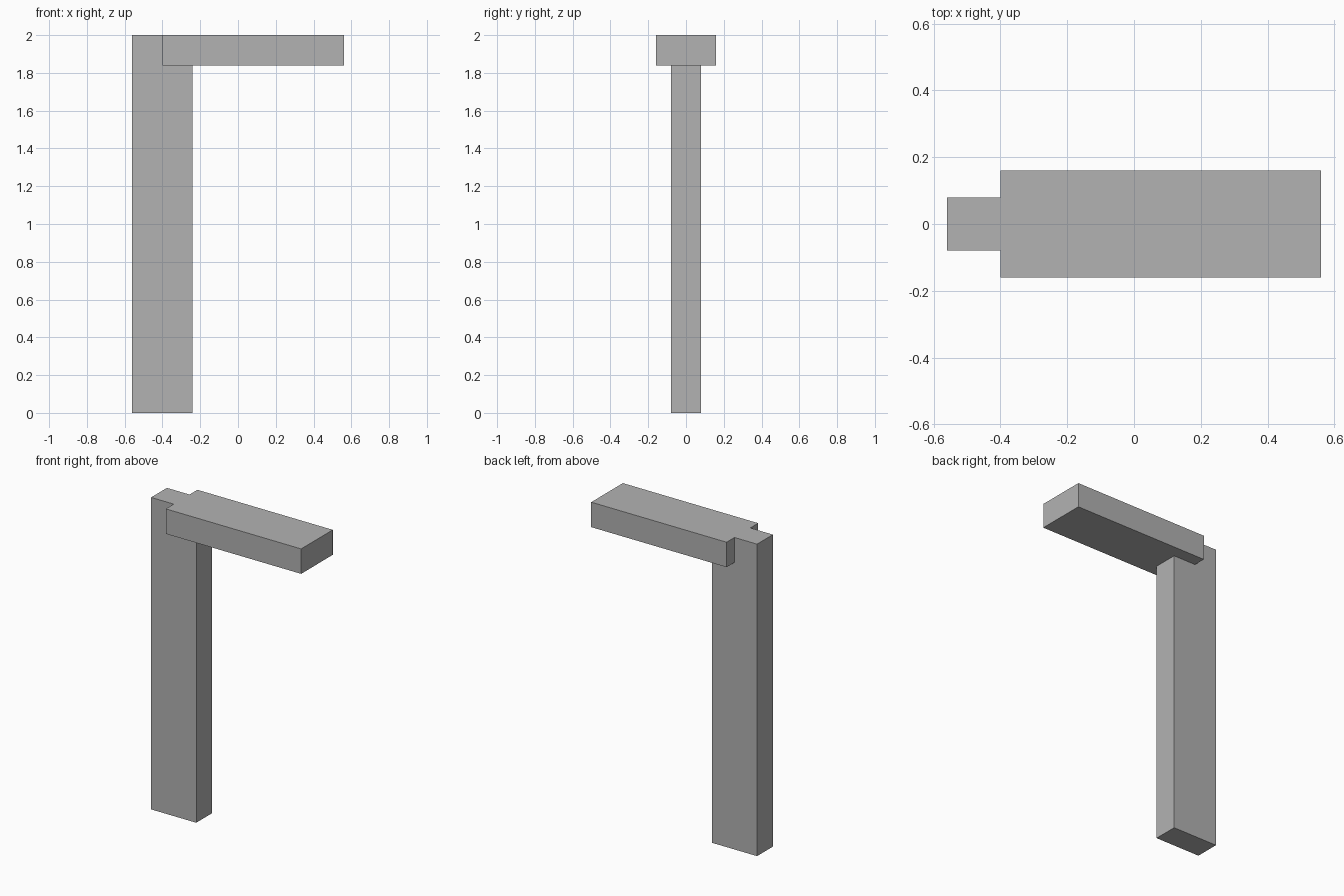
import bpy
import bmesh
from mathutils import Vector

cube = bpy.data.objects.get("Cube")
if cube:
    bpy.data.objects.remove(cube, do_unlink=True)

# Single plain grey
grey = bpy.data.materials.new("plain_grey")
grey.use_nodes = True
color = (0.448, 0.448, 0.448, 1)
grey.diffuse_color = color
grey.node_tree.nodes["Principled BSDF"].inputs["Base Color"].default_value = color


def extrude_profile(name, outline, half_depth):
    """Extrude an (x, z) outline symmetrically along y."""
    bm = bmesh.new()
    face = bm.faces.new([bm.verts.new((x, -half_depth, z)) for x, z in outline])
    result = bmesh.ops.extrude_face_region(bm, geom=[face], use_keep_orig=True)
    moved = [v for v in result["geom"] if isinstance(v, bmesh.types.BMVert)]
    bmesh.ops.translate(bm, verts=moved, vec=Vector((0, 2 * half_depth, 0)))
    bmesh.ops.recalc_face_normals(bm, faces=bm.faces)
    mesh = bpy.data.meshes.new(name)
    bm.to_mesh(mesh)
    bm.free()
    mesh.materials.append(grey)
    obj = bpy.data.objects.new(name, mesh)
    bpy.context.collection.objects.link(obj)
    return obj


left, right = -0.56, 0.56
arm_start, post_end = -0.40, -0.24
shelf, top = 1.84, 2.0

# Upright post, notched at the top to seat the arm
extrude_profile("post", [(left, 0), (post_end, 0), (post_end, shelf),
                         (arm_start, shelf), (arm_start, top), (left, top)], 0.08)

# Wide horizontal arm resting in the notch
extrude_profile("arm", [(arm_start, shelf), (right, shelf),
                        (right, top), (arm_start, top)], 0.16)
